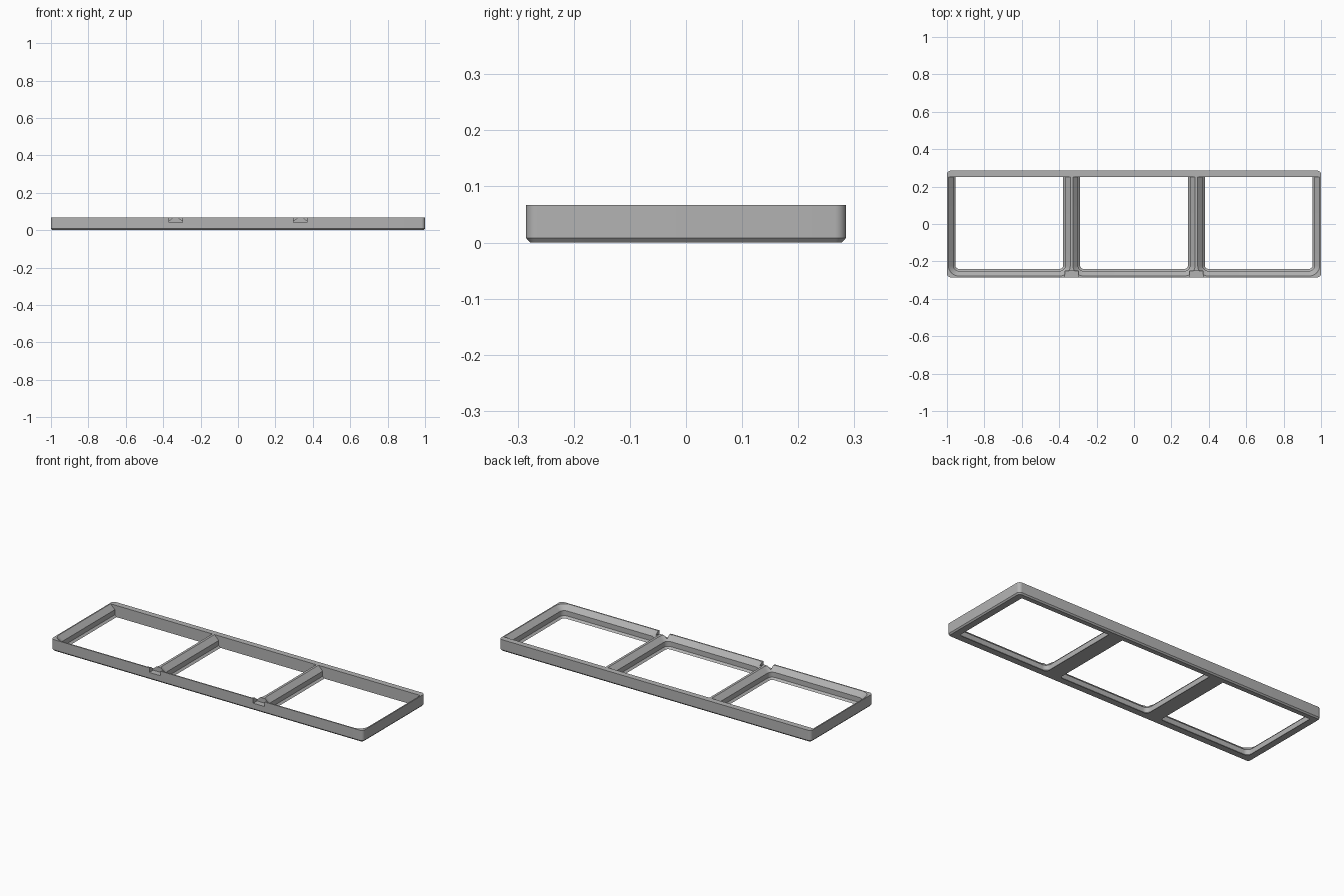
import bpy, bmesh, math
from mathutils import Vector

cube = bpy.data.objects.get("Cube")
if cube:
    bpy.data.objects.remove(cube, do_unlink=True)

HALF_Y, HEIGHT = 0.285, 0.067
PITCH = 2 / 3
CELL_Y = -HALF_Y + PITCH / 2      # cells run past the rear wall and are trimmed by it
REAR_INNER = 0.251
CENTRES = (-PITCH, 0, PITCH)

grey = bpy.data.materials.new("plain grey")
grey.use_nodes = True
colour = (0.45, 0.45, 0.45, 1)
grey.diffuse_color = colour
grey.node_tree.nodes["Principled BSDF"].inputs["Base Color"].default_value = colour


def rounded_rect(cx, cy, hx, hy, radius, z, steps=8):
    points = []
    for quarter, (sx, sy) in enumerate(((1, 1), (-1, 1), (-1, -1), (1, -1))):
        for i in range(steps + 1):
            a = math.pi / 2 * (quarter + i / steps)
            points.append(Vector((cx + sx * (hx - radius) + radius * math.cos(a),
                                  cy + sy * (hy - radius) + radius * math.sin(a), z)))
    return points


def loft(bm, rings):
    rows = [[bm.verts.new(p) for p in ring] for ring in rings]
    for low, high in zip(rows, rows[1:]):
        for i in range(len(low)):
            j = (i + 1) % len(low)
            bm.faces.new((low[i], low[j], high[j], high[i]))
    bm.faces.new(rows[0][::-1])
    bm.faces.new(rows[-1])


def make_object(name, bm):
    bmesh.ops.recalc_face_normals(bm, faces=bm.faces)
    mesh = bpy.data.meshes.new(name)
    bm.to_mesh(mesh)
    bm.free()
    obj = bpy.data.objects.new(name, mesh)
    bpy.context.collection.objects.link(obj)
    mesh.materials.append(grey)
    return obj


# Outer block with rounded corners and a chamfered foot
bm = bmesh.new()
loft(bm, [rounded_rect(0, 0, 1 - d, HALF_Y - d, 0.02 - d, z)
          for d, z in ((0.007, 0), (0, 0.008), (0, HEIGHT))])
frame = make_object("tray_frame", bm)

# Three stepped cell openings: lower slope, upright wall, upper slope
PROFILE = ((0.045, -0.01), (0.045, 0), (0.034, 0.011), (0.034, 0.04), (0.002, 0.072))
bm = bmesh.new()
for cx in CENTRES:
    loft(bm, [rounded_rect(cx, CELL_Y, PITCH / 2 - m, PITCH / 2 - m, 0.0635 - m, z)
              for m, z in PROFILE])
cut = bmesh.ops.bisect_plane(bm, geom=bm.verts[:] + bm.edges[:] + bm.faces[:],
                             plane_co=(0, REAR_INNER, 0), plane_no=(0, 1, 0), clear_outer=True)
bmesh.ops.holes_fill(bm, edges=[e for e in bm.edges if e.is_boundary])
cells = make_object("cell_cutter", bm)

# Notches in the front rim at each divider
bm = bmesh.new()
for x in (-PITCH / 2, PITCH / 2):
    box = bmesh.ops.create_cube(bm, size=1)["verts"]
    bmesh.ops.scale(bm, vec=(0.072, 0.06, 0.06), verts=box)
    bmesh.ops.translate(bm, vec=(x, -0.28, 0.0705), verts=box)
notches = make_object("notch_cutter", bm)

# Cut everything out of the block
for cutter in (cells, notches):
    cutter.hide_render = True
    mod = frame.modifiers.new(cutter.name, "BOOLEAN")
    mod.operation = "DIFFERENCE"
    mod.solver = "EXACT"
    mod.object = cutter
bpy.context.view_layer.update()
result = bpy.data.meshes.new_from_object(
    frame.evaluated_get(bpy.context.evaluated_depsgraph_get()))
frame.modifiers.clear()
frame.data = result
for cutter in (cells, notches):
    bpy.data.objects.remove(cutter, do_unlink=True)

bpy.ops.object.select_all(action="DESELECT")
frame.select_set(True)
bpy.context.view_layer.objects.active = frame
bpy.ops.object.shade_smooth_by_angle(angle=math.radians(30))
